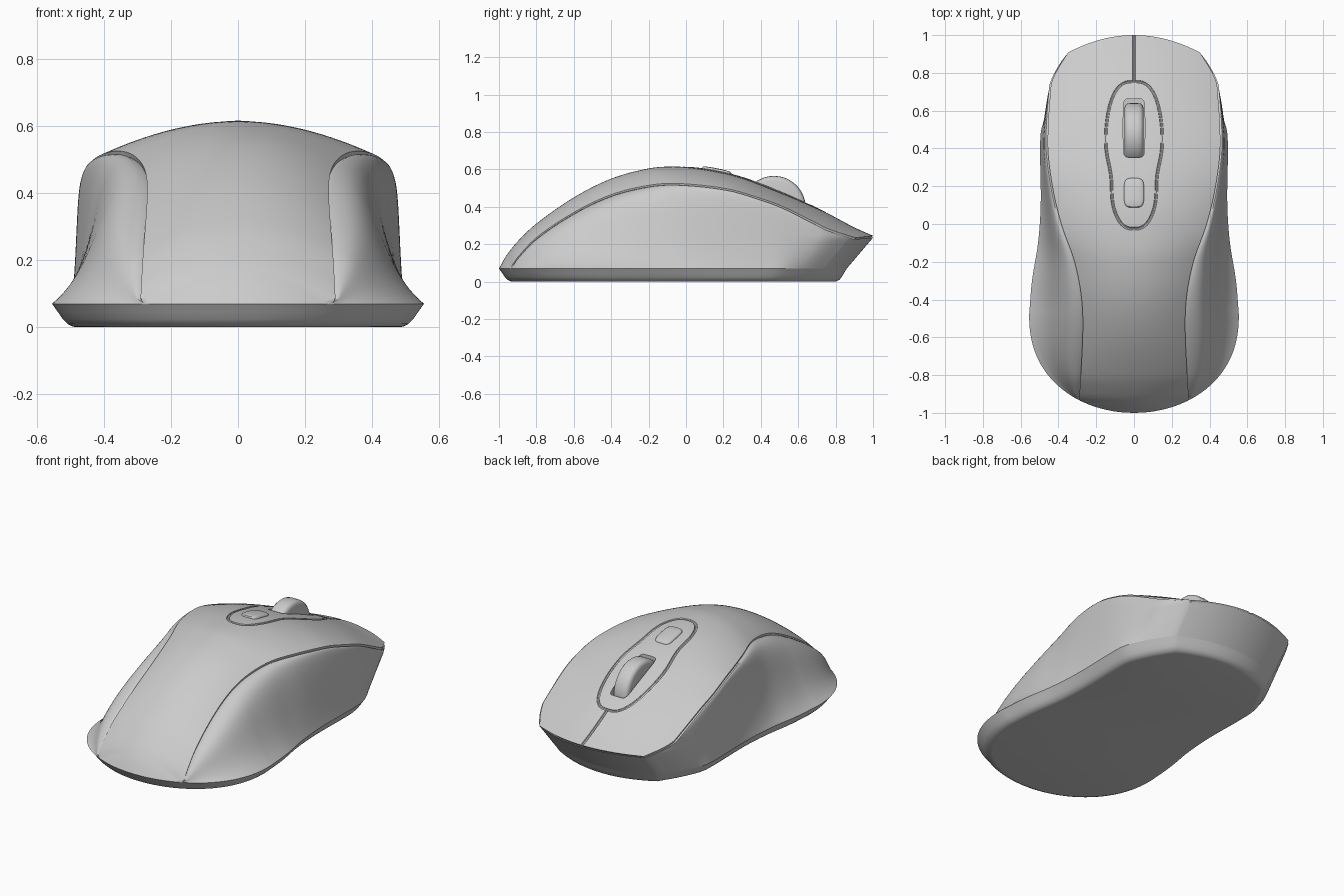
import bpy, bmesh, math
from mathutils import Vector
from mathutils.bvhtree import BVHTree

if "Cube" in bpy.data.objects:
    bpy.data.objects.remove(bpy.data.objects["Cube"])

grey = bpy.data.materials.new("light grey")
grey.use_nodes = True
grey.diffuse_color = (0.6, 0.6, 0.6, 1)
grey.node_tree.nodes["Principled BSDF"].inputs["Base Color"].default_value = (0.6, 0.6, 0.6, 1)

RIM = 0.07      # height where shell meets base
LIP = 0.235     # height of the nose edge


def curve(points):
    """Smooth function through (t, value) points."""
    def slope(i):
        a, b = points[max(i - 1, 0)], points[min(i + 1, len(points) - 1)]
        return (b[1] - a[1]) / (b[0] - a[0])

    def f(t):
        i = 0
        while i < len(points) - 2 and t > points[i + 1][0]:
            i += 1
        (x0, y0), (x1, y1) = points[i], points[i + 1]
        h = x1 - x0
        s = min(max((t - x0) / h, 0), 1)
        return (y0 * (1 + 2 * s) * (1 - s) ** 2 + y1 * s * s * (3 - 2 * s)
                + h * slope(i) * s * (1 - s) ** 2 - h * slope(i + 1) * s * s * (1 - s))
    return f


crest = curve([(-1, .07), (-.96, .14), (-.9, .215), (-.8, .31), (-.6, .45), (-.4, .55), (-.2, .605),
               (-.07, .615), (.1, .605), (.3, .56), (.5, .485), (.7, .395), (.9, .29), (1, .245)])
seam_x = curve([(-1, .295), (-.6, .272), (-.4, .277), (-.2, .315), (0, .385), (.2, .432),
                (.4, .455), (.6, .455), (.8, .445), (1, .43)])
seam_z = curve([(-.94, .07), (-.9, .13), (-.8, .235), (-.6, .37), (-.4, .465), (-.2, .515),
                (-.05, .525), (.2, .5), (.4, .453), (.6, .4), (.8, .325), (1, LIP)])
front_w = curve([(-.48, .555), (-.3, .54), (-.1, .508), (.1, .494), (.4, .497), (.6, .492),
                 (.8, .465), (.92, .42), (1, .35)])


def half_width(t):
    if t > -.48:
        return front_w(t)
    return .555 * math.sqrt(max(0, 1 - ((-.48 - t) / .52) ** 2.3))


def ease(a, b, t):
    s = min(max((t - a) / (b - a), 0), 1)
    return s * s * (3 - 2 * s)


def place(t, x, z):
    """Bow the rows round the nose and rake the nose face under."""
    y = t - .14 * ease(.2, 1, t) * (x / .43) ** 2
    y -= max(0, LIP - z) * .85 * ease(.5, 1, t)
    return Vector((x, y, z))


NU, NS, NT = 24, 20, 120
US = [i / NU for i in range(-NU, NU + 1)]


def side(t):
    """Right-hand half section from the seam groove to the rim, as (x, z)."""
    w = half_width(t)
    sx, sz = min(seam_x(t), w), max(seam_z(t), RIM) if t > -.94 else RIM
    g = min(1, (sz - RIM) / .03)
    pts = [(sx, sz), (sx - .004 * g, sz - .014 * g)]
    a = Vector((sx + .009 * g, sz - .009 * g))
    d = Vector((w, RIM)) - a
    b, c = a + Vector((.55 * d.x, 0)), a + Vector((.45 * d.x, .65 * d.y))
    for k in range(NS + 1):
        s = k / NS
        p = a * (1 - s) ** 3 + b * 3 * s * (1 - s) ** 2 + c * 3 * s * s * (1 - s) + Vector((w, RIM)) * s ** 3
        pts.append((p.x, p.y))
    return pts


def crown(t, u, pts):
    sx, sz = pts[0]
    return place(t, u * sx, sz + (crest(t) - sz) * (1 - u * u))


def grid(bm, rows, closed=False):
    vs = [[bm.verts.new(p) for p in r] for r in rows]
    for r, q in zip(vs, vs[1:]):
        n = len(r)
        for i in range(n if closed else n - 1):
            j = (i + 1) % n
            bm.faces.new((r[i], r[j], q[j], q[i]))


def finish(bm, name, smooth=40):
    bmesh.ops.remove_doubles(bm, verts=bm.verts, dist=1e-4)
    bmesh.ops.dissolve_degenerate(bm, edges=bm.edges, dist=1e-5)
    bmesh.ops.recalc_face_normals(bm, faces=bm.faces)
    me = bpy.data.meshes.new(name)
    bm.to_mesh(me)
    me.materials.append(grey)
    ob = bpy.data.objects.new(name, me)
    bpy.context.collection.objects.link(ob)
    shade(ob, smooth)
    return ob


def shade(ob, angle):
    bpy.ops.object.select_all(action='DESELECT')
    ob.select_set(True)
    bpy.context.view_layer.objects.active = ob
    bpy.ops.object.shade_smooth_by_angle(angle=math.radians(angle))


# Shell: lofted sections with a raked nose face
ts = [-1 + 2 * (i / NT) ** 1.5 for i in range(NT + 1)]
rows = []
for t in ts:
    pts = side(t)
    right = [place(t, x, z) for x, z in pts[1:-1]]
    left = [place(t, -x, z) for x, z in reversed(pts[1:-1])]
    under = [place(t, -u * pts[-1][0], RIM) for u in US]
    rows.append([crown(t, u, pts) for u in US] + right + under + left)
bm = bmesh.new()
grid(bm, rows, closed=True)
nose = []
pts = side(1)
for k, (x, z) in enumerate(pts):
    fade = (1 - k / (len(pts) - 1)) * (crest(1) - pts[0][1])
    row = [place(1, u * x, z + fade * (1 - u * u)) for u in US]
    if k == 1:
        for p in row[1:-1]:
            p.y -= .012
    nose.append(row)
grid(bm, nose)
surface = BVHTree.FromBMesh(bm)
shell = finish(bm, "shell")


def height(x, y):
    return surface.ray_cast(Vector((x, y, 2)), Vector((0, 0, -1)))[0].z


def groove(name, path, closed, r=.008):
    """Tube along a plan path laid on the shell, used as a cutter."""
    pts = [Vector((x, y, height(x, y) if y < .99 else height(x, .99) - (y - .99) * .5)) for x, y in path]
    n, rings = len(pts), []
    for i, p in enumerate(pts):
        q, o = (pts[(i + 1) % n], pts[i - 1]) if closed else (pts[min(i + 1, n - 1)], pts[max(i - 1, 0)])
        d = (q - o).normalized()
        s = d.cross(Vector((0, 0, 1))).normalized()
        v = s.cross(d)
        rings.append([p + r * (s * math.cos(a) + v * math.sin(a))
                      for a in (math.tau * k / 8 for k in range(8))])
    b = bmesh.new()
    grid(b, rings + rings[:1] if closed else rings, closed=True)
    if not closed:
        bmesh.ops.remove_doubles(b, verts=b.verts, dist=1e-5)
        bmesh.ops.holes_fill(b, edges=b.edges)
    return finish(b, name)


def rounded(hx, hy, cy, power, n=48):
    """Superellipse outline in plan."""
    out = []
    for k in range(n):
        a = math.tau * k / n
        c, s = math.cos(a), math.sin(a)
        out.append((hx * math.copysign(abs(c) ** (2 / power), c), cy + hy * math.copysign(abs(s) ** (2 / power), s)))
    return out


# Cutters: hourglass control outline, button split, wheel slot
hourglass = []
for k in range(72):
    a = math.tau * k / 72
    s = math.sin(a)
    w = .151 + .012 * s - .022 * math.exp(-((s + .3) / .3) ** 2)
    c = math.cos(a)
    hourglass.append((w * math.copysign(abs(c) ** .72, c), .365 + .39 * s))
cutters = [groove("control_groove", hourglass, True),
           groove("split_groove", [(0, .76 + .02 * i) for i in range(14)], False)]
b = bmesh.new()
slot = rounded(.057, .155, .508, 7)
grid(b, [[(x, y, z) for x, y in slot] for z in (.3, .8)], closed=True)
bmesh.ops.holes_fill(b, edges=b.edges)
cutters.append(finish(b, "wheel_slot"))
for cut in cutters:
    cut.hide_render = True
    cut.hide_set(True)
    mod = shell.modifiers.new(cut.name, 'BOOLEAN')
    mod.operation, mod.solver, mod.object = 'DIFFERENCE', 'EXACT', cut
    bpy.context.view_layer.objects.active = shell
    bpy.ops.object.modifier_apply(modifier=mod.name)
for cut in cutters:
    bpy.data.objects.remove(cut)
shade(shell, 40)

# Base: rim outline tucked in towards the flat underside
rim = [place(t, half_width(t), RIM) for t in ts]
rim += [place(1, -u * half_width(1), RIM) for u in US[1:-1]]
rim += [place(t, -half_width(t), RIM) for t in reversed(ts[1:])]
bm = bmesh.new()
layers = [(0, RIM), (.018, .045), (.032, .024), (.046, .01), (.062, .002), (.075, 0)]
grid(bm, [[(p.x * (1 - i / .555), p.y * (1 - i), z) for p in rim] for i, z in layers], closed=True)
bmesh.ops.remove_doubles(bm, verts=bm.verts, dist=1e-4)
bmesh.ops.contextual_create(bm, geom=[e for e in bm.edges if e.is_boundary and e.verts[0].co.z < .001])
finish(bm, "base")

# Scroll wheel: lathed about x with rounded edges
bm = bmesh.new()
profile = [(-.05, 0), (-.05, .145), (-.046, .158), (-.036, .167), (-.02, .17)]
profile += [(-x, r) for x, r in reversed(profile)]
grid(bm, [[(x, .47 + r * math.cos(a), .395 + r * math.sin(a)) for x, r in profile]
          for a in (math.tau * k / 64 for k in range(65))])
finish(bm, "scroll_wheel")

# Small button: shallow rounded cap following the shell
bm = bmesh.new()
grid(bm, [[(x * s, .165 + (y - .165) * s, height(x * s, .165 + (y - .165) * s) + h)
           for x, y in rounded(.053, .078, .165, 4)]
          for s, h in ((1, -.02), (1, .002), (.95, .008), (.85, .011), (.4, .012), (.01, .012))], closed=True)
bmesh.ops.holes_fill(bm, edges=bm.edges)
finish(bm, "small_button")
